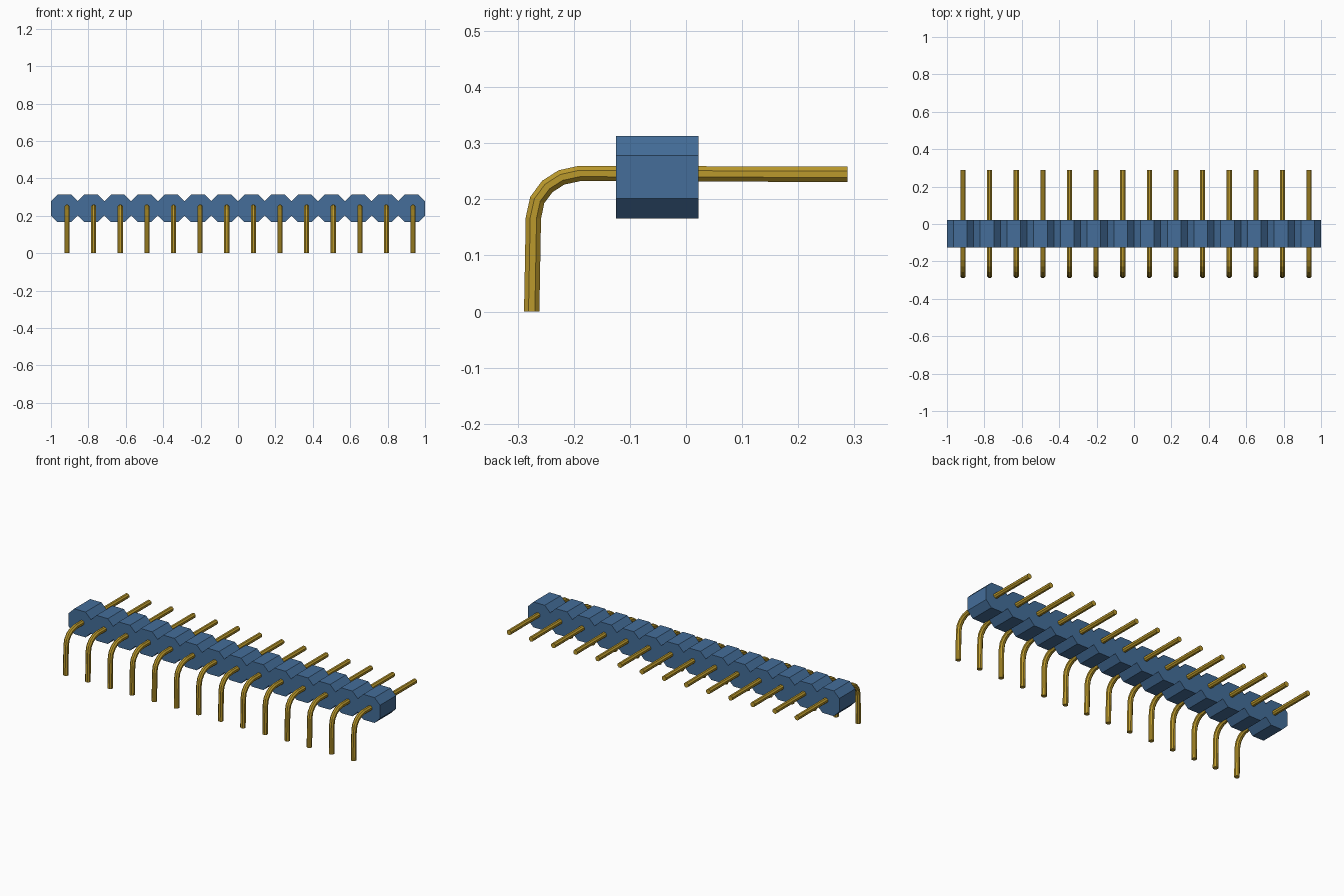
import bpy, bmesh, math
from mathutils import Vector

cube = bpy.data.objects.get("Cube")
if cube:
    bpy.data.objects.remove(cube, do_unlink=True)

COUNT = 14                                # number of pins
PITCH = 2.0 / COUNT                       # housing cell width
CHAMFER = 0.035
Z_LOW, Z_HIGH = 0.166, 0.313              # housing height range
Y_FRONT, Y_BACK = -0.125, 0.022           # housing depth range


def material(name, rgb):
    m = bpy.data.materials.new(name)
    m.use_nodes = True
    m.diffuse_color = (*rgb, 1)
    m.node_tree.nodes["Principled BSDF"].inputs["Base Color"].default_value = (*rgb, 1)
    return m


def finish(bm, name, mat):
    bmesh.ops.recalc_face_normals(bm, faces=bm.faces)
    mesh = bpy.data.meshes.new(name)
    bm.to_mesh(mesh)
    bm.free()
    mesh.materials.append(mat)
    return mesh


def add_object(name, mesh, location=(0, 0, 0)):
    ob = bpy.data.objects.new(name, mesh)
    ob.location = location
    bpy.context.collection.objects.link(ob)
    return ob


blue = material("blue plastic", (0.058, 0.155, 0.32))
gold = material("gold metal", (0.50, 0.32, 0.025))


# Housing: a row of chamfered cells with V notches between them
def edge_chain(z_flat, z_notch):
    pts = [(-1, z_notch)]
    for i in range(COUNT):
        x0 = -1 + i * PITCH
        pts += [(x0 + CHAMFER, z_flat), (x0 + PITCH - CHAMFER, z_flat),
                (x0 + PITCH, z_notch)]
    return pts


outline = (edge_chain(Z_LOW, Z_LOW + CHAMFER)
           + edge_chain(Z_HIGH, Z_HIGH - CHAMFER)[::-1])
bm = bmesh.new()
face = bm.faces.new([bm.verts.new((x, Y_FRONT, z)) for x, z in outline])
ext = bmesh.ops.extrude_face_region(bm, geom=[face])
bmesh.ops.translate(bm, vec=(0, Y_BACK - Y_FRONT, 0),
                    verts=[v for v in ext["geom"] if isinstance(v, bmesh.types.BMVert)])
add_object("housing", finish(bm, "housing", blue))


# Pin: octagonal rod swept along a right-angle bend in the YZ plane
PATH = [(-0.275, 0.0), (-0.272, 0.167), (-0.265, 0.199), (-0.247, 0.223),
        (-0.222, 0.239), (-0.19, 0.246), (0.288, 0.2445)]
RADIUS, SIDES = 0.0148, 8
points = [Vector((0, y, z)) for y, z in PATH]
bm = bmesh.new()
rings = []
for i, p in enumerate(points):
    before = (p - points[i - 1]).normalized() if i else Vector((0, 0, 1))
    after = (points[i + 1] - p).normalized() if i < len(points) - 1 else Vector((0, 1, 0))
    tangent = (before + after).normalized()
    normal = Vector((0, -tangent.z, tangent.y))
    ring = []
    for k in range(SIDES):
        a = (k + 0.5) * 2 * math.pi / SIDES
        ring.append(bm.verts.new(p + RADIUS * (Vector((math.cos(a), 0, 0))
                                               + normal * math.sin(a))))
    rings.append(ring)
for r0, r1 in zip(rings, rings[1:]):
    for k in range(SIDES):
        n = (k + 1) % SIDES
        bm.faces.new((r0[k], r0[n], r1[n], r1[k]))
bm.faces.new(rings[0])
bm.faces.new(rings[-1])
pin_mesh = finish(bm, "pin", gold)

# Row of pins, set slightly off the cell centres
for i in range(COUNT):
    add_object(f"pin_{i + 1}", pin_mesh, (-0.914 + i * 0.1423, 0, 0))
